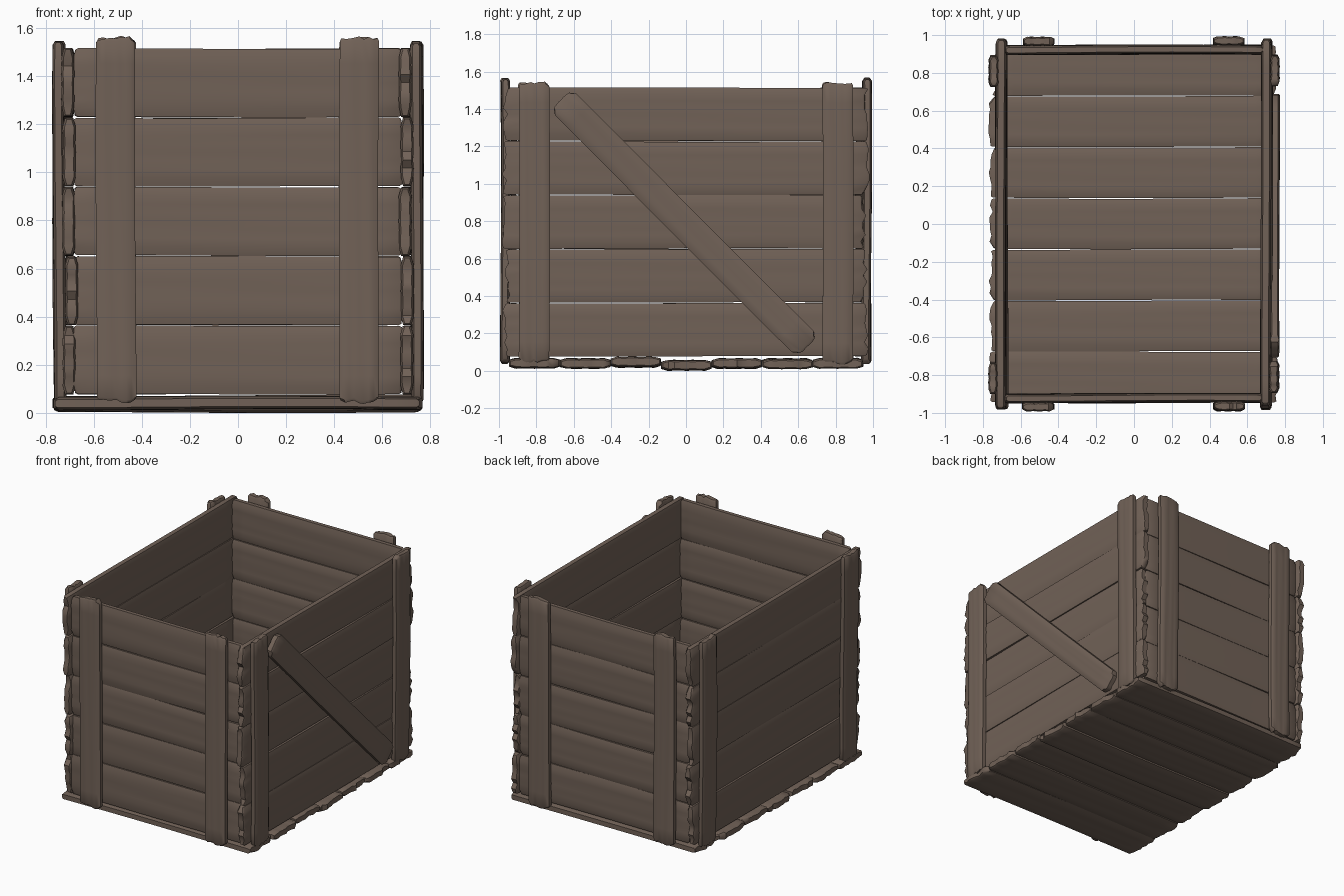
import bpy, bmesh, math, random
from mathutils import Vector

if "Cube" in bpy.data.objects:
    bpy.data.objects.remove(bpy.data.objects["Cube"])

random.seed(7)
R = random.uniform

wood = bpy.data.materials.new("weathered brown wood")
wood.diffuse_color = (0.165, 0.121, 0.095, 1)
wood.use_nodes = True
wood.node_tree.nodes["Principled BSDF"].inputs["Base Color"].default_value = wood.diffuse_color


def plank(name, start, end, across, width, thick, rough=0.012, corner=0.006, warp=0.003):
    """Worn board from start to end: chamfered section, bowed length, ragged ends."""
    start, end = Vector(start), Vector(end)
    along = (end - start).normalized()
    across = Vector(across).normalized()
    out = along.cross(across)
    length = (end - start).length
    cols, segs, c = 9, 14, 0.009
    ragged = [[R(-rough, rough) for _ in range(cols)] for _ in range(2)]
    phase = [R(0, 6.3) for _ in range(4)]
    bm = bmesh.new()
    rings = []
    # stations along the board, with an extra rounded ring at each end
    stations = [0.0, 0.012] + [length * i / segs for i in range(1, segs)] + [length - 0.012, length]
    last = len(stations) - 1
    for i, s in enumerate(stations):
        t = s / length
        tip = i in (0, last)
        bow_w = warp * 0.6 * math.sin(5 * t + phase[0])
        bow_n = warp * math.sin(4 * t + phase[1])
        ring = []
        for side in (1, -1):
            for j in (range(cols) if side == 1 else reversed(range(cols))):
                u = -1 + 2 * j / (cols - 1)
                edge = j in (0, cols - 1)
                w = u * width / 2
                n = thick / 2 - (c if edge else 0)
                n += warp * 0.5 * math.sin(9 * u + 3 * t + phase[2]) * (not edge)
                if tip:
                    n -= c * 0.8
                    w *= 1 - 0.012 / width
                # ragged and corner-rounded ends fade out quickly
                near0, near1 = max(0, 1 - s / 0.08), max(0, 1 - (length - s) / 0.08)
                shift = (near0 * (ragged[0][j] + corner * abs(u) ** 6)
                         - near1 * (ragged[1][j] + corner * abs(u) ** 6))
                p = start + along * (s + shift) + across * (w + bow_w) + out * (side * n + bow_n)
                ring.append(bm.verts.new(p))
        rings.append(ring)
    k = 2 * cols
    for a, b in zip(rings, rings[1:]):
        for j in range(k):
            bm.faces.new((a[j], a[(j + 1) % k], b[(j + 1) % k], b[j]))
    for ring in (rings[0], rings[-1]):
        for j in range(cols - 1):
            bm.faces.new((ring[j], ring[j + 1], ring[k - 2 - j], ring[k - 1 - j]))
    bmesh.ops.recalc_face_normals(bm, faces=bm.faces)
    for f in bm.faces:
        f.smooth = True
    for e in bm.edges:
        if len(e.link_faces) == 2 and e.calc_face_angle(0) > math.radians(40):
            e.smooth = False
    mesh = bpy.data.meshes.new(name)
    bm.to_mesh(mesh)
    bm.free()
    mesh.materials.append(wood)
    ob = bpy.data.objects.new(name, mesh)
    bpy.context.collection.objects.link(ob)
    return ob


UP = (0, 0, 1)

# floor boards
for i in range(7):
    y = -0.81 + 0.2705 * i
    z = 0.042 + (-0.012 if i == 3 else R(-0.004, 0.004))
    plank(f"floor_board_{i+1}", (-0.75 + R(-.01, .01), y, z), (0.755 + R(-.01, .01), y, z),
          (0, 1, 0), 0.267, 0.052)

# five rows of wall boards; long sides overlap the ends of the short sides
for i in range(5):
    z = 0.22 + 0.288 * i
    for s, label in ((-1, "front"), (1, "back")):
        y = s * 0.922
        plank(f"{label}_wall_board_{i+1}", (-0.685, y, z), (0.685, y, z), UP, 0.284, 0.046, 0.004)
    for s, label in ((-1, "left"), (1, "right")):
        x = s * (0.698 + R(-.006, .008))
        plank(f"{label}_wall_board_{i+1}", (x, -0.965 + R(-.015, .015), z),
              (x, 0.965 + R(-.015, .015), z), UP, 0.284, 0.052, 0.014)

# upright battens, two on every wall
for s in (-1, 1):
    end = "front" if s < 0 else "back"
    flank = "left" if s < 0 else "right"
    for t in (-1, 1):
        x = t * 0.503
        plank(f"{end}_batten_{'left' if t < 0 else 'right'}",
              (x - 0.003, s * 0.965, 0.045 + R(-.01, .01)), (x + R(-.006, .006), s * 0.967, 1.56),
              (1, 0, 0), 0.163, 0.046, 0.008, 0.008, 0.004)
        y = t * 0.812
        plank(f"{flank}_batten_{'front' if t < 0 else 'back'}",
              (s * 0.742, y, 0.05 + R(-.01, .01)), (s * 0.744, y + R(-.006, .006), 1.54),
              (0, 1, 0), 0.163, 0.046, 0.008, 0.008, 0.004)

# diagonal braces on the long sides
for s, label in ((-1, "left"), (1, "right")):
    plank(f"{label}_diagonal_brace", (s * 0.746, -s * 0.67, 1.45), (s * 0.746, s * 0.65, 0.13),
          (0, 1, 1), 0.163, 0.048, 0.002, 0.03, 0.002)
